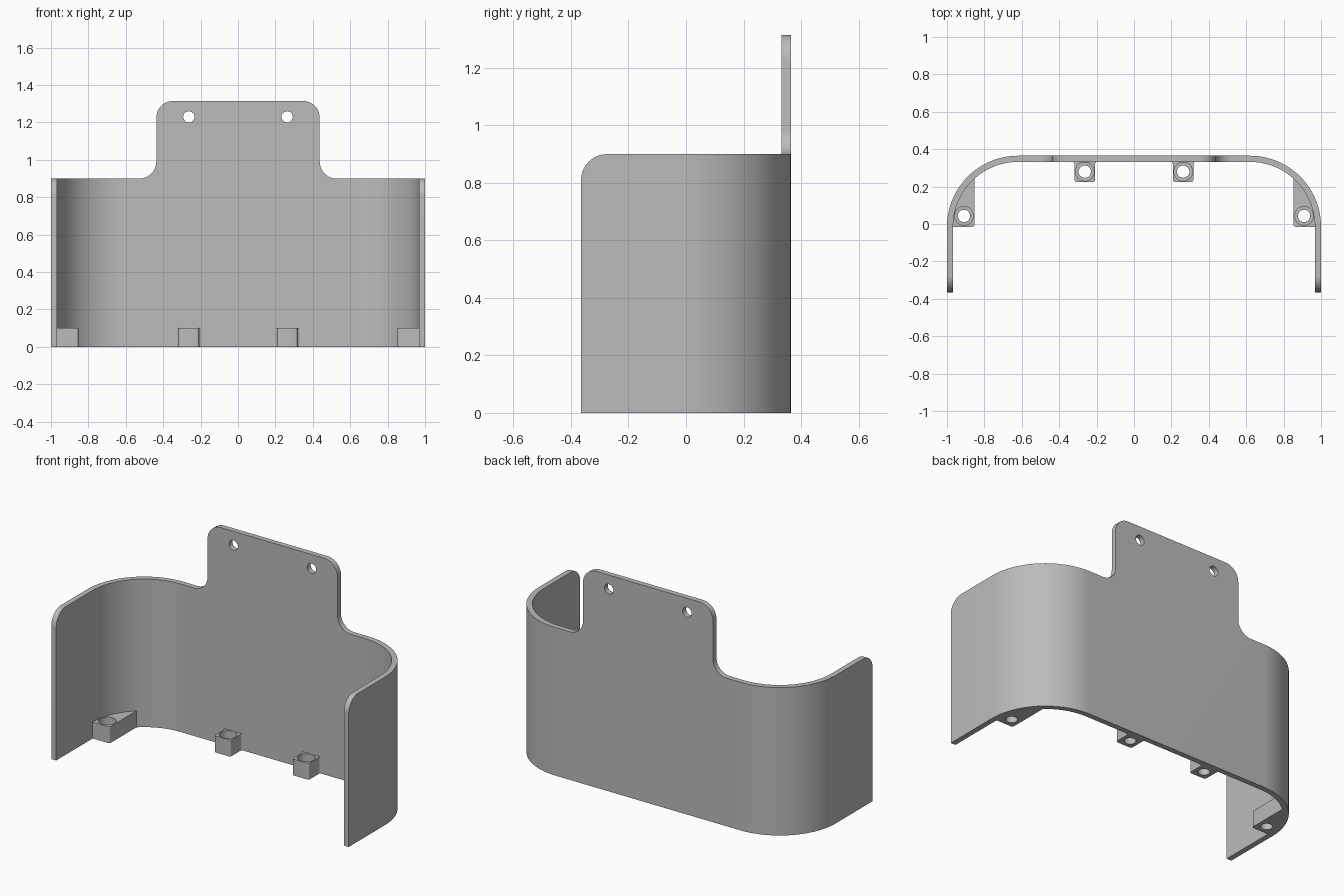
import bpy, bmesh
from math import sin, cos, pi, radians, acos

if "Cube" in bpy.data.objects:
    bpy.data.objects.remove(bpy.data.objects["Cube"], do_unlink=True)

W, D, H = 1.0, 0.365, 0.9        # half width, half depth, wall height
R, T = 0.38, 0.033               # plan corner radius, wall thickness
TAB_W, TAB_TOP, FILLET = 0.437, 1.315, 0.09
CX, CY = W - R, D - R            # centre of the plan corner

grey = bpy.data.materials.new("plain_grey")
grey.use_nodes = True
grey.diffuse_color = (0.5, 0.5, 0.5, 1)
grey.node_tree.nodes["Principled BSDF"].inputs["Base Color"].default_value = (0.5, 0.5, 0.5, 1)


def arc(cx, cy, r, a0, a1, n=10):
    """Points on an arc, angles in degrees."""
    angles = [radians(a0 + (a1 - a0) * i / n) for i in range(n + 1)]
    return [(cx + r * cos(a), cy + r * sin(a)) for a in angles]


def make_object(name, bm):
    bmesh.ops.remove_doubles(bm, verts=bm.verts, dist=1e-5)
    bmesh.ops.recalc_face_normals(bm, faces=bm.faces)
    mesh = bpy.data.meshes.new(name)
    bm.to_mesh(mesh)
    bm.free()
    mesh.materials.append(grey)
    ob = bpy.data.objects.new(name, mesh)
    bpy.context.collection.objects.link(ob)
    return ob


def activate(ob):
    bpy.ops.object.select_all(action='DESELECT')
    ob.select_set(True)
    bpy.context.view_layer.objects.active = ob


def drill(ob, loc, r, depth, rot=(0, 0, 0)):
    """Cut a round hole centred on loc."""
    bpy.ops.mesh.primitive_cylinder_add(vertices=32, radius=r, depth=depth, location=loc, rotation=rot)
    cutter = bpy.context.object
    cutter.hide_render = True
    cutter.data.materials.append(grey)
    activate(ob)
    mod = ob.modifiers.new("hole", 'BOOLEAN')
    mod.operation, mod.solver, mod.object = 'DIFFERENCE', 'EXACT', cutter
    bpy.ops.object.modifier_apply(modifier=mod.name)
    bpy.data.objects.remove(cutter, do_unlink=True)


def finish(ob):
    activate(ob)
    bpy.ops.object.shade_smooth_by_angle(angle=radians(30))


def prism(name, outline, height):
    bm = bmesh.new()
    base = bm.faces.new([bm.verts.new((x, y, 0)) for x, y in outline])
    top = bmesh.ops.extrude_face_region(bm, geom=[base])["geom"]
    bmesh.ops.translate(bm, vec=(0, 0, height), verts=[v for v in top if isinstance(v, bmesh.types.BMVert)])
    return make_object(name, bm)


# Curved wall with raised tab: outer skin, then thickened inwards
bm = bmesh.new()


def face(points):
    bm.faces.new([bm.verts.new(p) for p in points])


half = [(CX, 0), (CX, H)]
half += arc(TAB_W + FILLET, H + FILLET, FILLET, 270, 180)
half += arc(TAB_W - FILLET, TAB_TOP - FILLET, FILLET, 0, 90)
panel = half + [(-x, z) for x, z in reversed(half)]
face([(x, D, z) for x, z in panel])

corner = arc(CX, CY, R, 90, 0, 28)
side = [(CY, 0), (CY, H)] + arc(-D + FILLET, H - FILLET, FILLET, 90, 180) + [(-D, 0)]
for s in (1, -1):
    for (x0, y0), (x1, y1) in zip(corner, corner[1:]):
        face([(s * x0, y0, 0), (s * x1, y1, 0), (s * x1, y1, H), (s * x0, y0, H)])
    face([(s * W, y, z) for y, z in side])
wall = make_object("curved_wall", bm)

# Make the skin face outwards so that it thickens towards the inside
if max(wall.data.polygons, key=lambda p: p.area).normal.y < 0:
    wall.data.flip_normals()
activate(wall)
solid = wall.modifiers.new("thickness", 'SOLIDIFY')
solid.thickness, solid.offset, solid.use_even_offset = T, -1, True
bpy.ops.object.modifier_apply(modifier=solid.name)

# Hanging holes in the tab
for s in (1, -1):
    drill(wall, (s * 0.263, D - T / 2, 1.23), 0.03, 0.2, (pi / 2, 0, 0))
finish(wall)

# Screw bosses along the bottom edge
BOSS_H, B, F = 0.1, 0.055, 0.012
back_y, inner_r = D - T, R - T


def counterbore(ob, x, y):
    drill(ob, (x, y, 0), 0.033, 0.5)
    drill(ob, (x, y, 0.14), 0.05, 0.2)
    finish(ob)


for s, label in ((1, "left"), (-1, "right")):
    # Boss on the flat back, flared where it meets the wall
    cx, front = s * 0.263, 0.225
    right = arc(B - F, front + F, F, -90, 0, 5) + arc(B + F, back_y - F, F, 180, 90, 5)
    right.append((B + F, back_y + 0.01))
    outline = right + [(-x, y) for x, y in reversed(right)]
    boss = prism("back_boss_" + label, [(cx + x, y) for x, y in outline], BOSS_H)
    counterbore(boss, cx, 0.28)

    # Boss on the curved corner, running back until it meets the wall
    edge = 0.853
    r = inner_r + 0.004
    end = acos((edge - CX) / r) * 180 / pi
    outline = arc(edge + F, CY + F, F, 180, 270, 5) + arc(CX, CY, r, 0, end, 20)
    boss = prism("corner_boss_" + label, [(s * x, y) for x, y in outline], BOSS_H)
    counterbore(boss, s * 0.909, 0.043)
